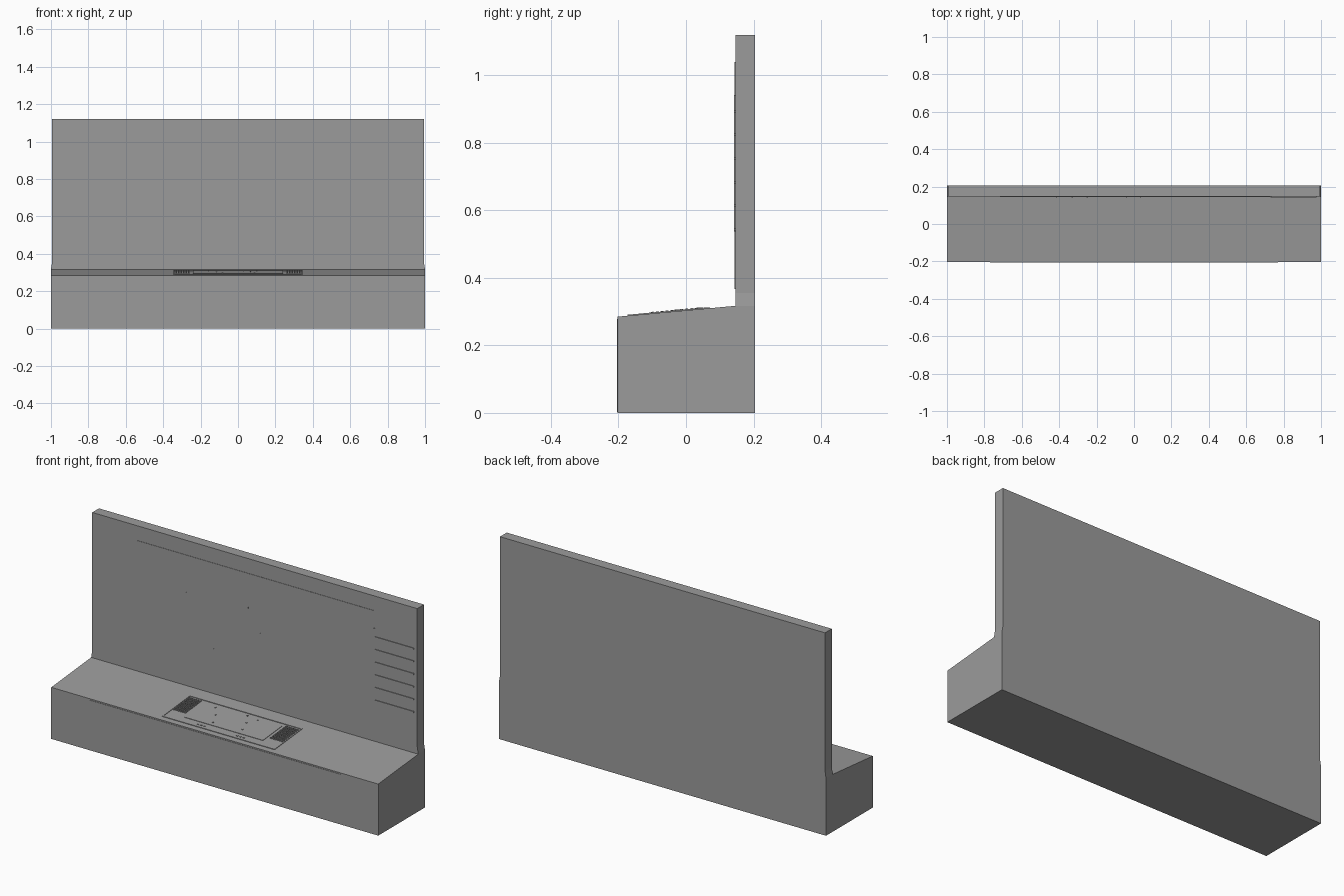
import bpy
import bmesh

cube = bpy.data.objects.get("Cube")
if cube:
    bpy.data.objects.remove(cube, do_unlink=True)

grey = bpy.data.materials.new("mid_grey")
grey.use_nodes = True
grey.diffuse_color = (0.33, 0.33, 0.33, 1)
grey.node_tree.nodes["Principled BSDF"].inputs["Base Color"].default_value = grey.diffuse_color

WALL_Y = 0.146


def finish(name, bm):
    bmesh.ops.recalc_face_normals(bm, faces=bm.faces)
    mesh = bpy.data.meshes.new(name)
    bm.to_mesh(mesh)
    bm.free()
    mesh.materials.append(grey)
    bpy.context.collection.objects.link(bpy.data.objects.new(name, mesh))


def add_box(bm, lo, hi):
    verts = bmesh.ops.create_cube(bm, size=1)["verts"]
    for v in verts:
        v.co = [h if c > 0 else l for c, l, h in zip(v.co, lo, hi)]


def wall_part(name, rects, depth):
    """Thin plates on the front of the wall, given as x0, x1, z0, z1."""
    bm = bmesh.new()
    for x0, x1, z0, z1 in rects:
        add_box(bm, (x0, WALL_Y - depth, z0), (x1, WALL_Y + 0.002, z1))
    finish(name, bm)


def desk_part(name, rects, height):
    """Thin plates following the desk slope, given as x0, x1, y0, y1."""
    bm = bmesh.new()
    for x0, x1, y0, y1 in rects:
        add_box(bm, (x0, y0, -0.002), (x1, y1, height))
    for v in bm.verts:
        v.co.z += 0.285 + (v.co.y + 0.203) * 0.0917
    finish(name, bm)


def frame(x0, x1, a0, a1, w):
    return [(x0, x1, a0, a0 + w), (x0, x1, a1 - w, a1),
            (x0, x0 + w, a0 + w, a1 - w), (x1 - w, x1, a0 + w, a1 - w)]


# Console base and upright wall, the wall slightly narrower than the base
profile = [(-0.203, 0), (-0.203, 0.285), (WALL_Y, 0.317), (WALL_Y, 0.355), (WALL_Y, 1.12),
           (0.205, 1.12), (0.205, 0.355), (0.205, 0.317), (0.205, 0)]
bm = bmesh.new()
sides = [[bm.verts.new((s * (0.994 if z > 0.34 else 1), y, z)) for y, z in profile]
         for s in (-1, 1)]
for i in range(len(profile)):
    j = (i + 1) % len(profile)
    bm.faces.new((sides[0][i], sides[0][j], sides[1][j], sides[1][i]))
for ring in sides:
    for cap in ((0, 1, 2, 7, 8), (2, 3, 6, 7), (3, 4, 5, 6)):
        bm.faces.new([ring[k] for k in cap])
finish("console_body", bm)

# Front cover plate
bm = bmesh.new()
add_box(bm, (-0.77, -0.205, 0.002), (0.77, -0.202, 0.278))
finish("front_cover", bm)

# Large wall screen with small markers
wall_part("wall_screen", [(-0.717, 0.727, 0.367, 1.039)], 0.002)
spots = [(-0.415, 0.83), (-0.04, 0.85), (-0.33, 0.70), (0.034, 0.725), (-0.25, 0.563)]
wall_part("screen_markers", [(x - 0.003, x + 0.003, z - 0.004, z + 0.004) for x, z in spots], 0.004)

# Narrow ledges beside the screen
ledges = [(0.735, 0.975, 0.54 + 0.07 * i, 0.547 + 0.07 * i) for i in range(6)]
wall_part("side_ledges", ledges + [(0.73, 0.737, 0.537, 0.942)], 0.004)

# Control panel on the desk
desk_part("panel_frame", frame(-0.345, 0.345, -0.173, 0.07, 0.006), 0.003)
desk_part("panel_display", [(-0.24, 0.24, -0.125, 0.048)], 0.002)

# Key blocks either side of the display
keys = []
for side in (-1, 1):
    for col in range(6):
        for row in range(10):
            x = side * (0.263 + col * 0.0135)
            y = -0.085 + row * 0.0145
            keys.append((x - 0.004, x + 0.004, y - 0.004, y + 0.004))
desk_part("key_blocks", keys, 0.005)

# Small pins on the display and buttons along the front of the panel
pins = [(-0.158, 0.03), (0.03, 0.04), (0.1, 0.03), (0.067, -0.02),
        (-0.115, -0.03), (0.088, -0.085), (-0.083, -0.1)]
desk_part("display_pins", [(x - 0.003, x + 0.003, y - 0.004, y + 0.004) for x, y in pins], 0.005)
buttons = [(s * 0.12 + 0.02 * k, -0.15) for s in (-1, 1) for k in (-1, 0, 1)]
desk_part("front_buttons", [(x - 0.005, x + 0.005, y - 0.003, y + 0.003) for x, y in buttons], 0.003)
